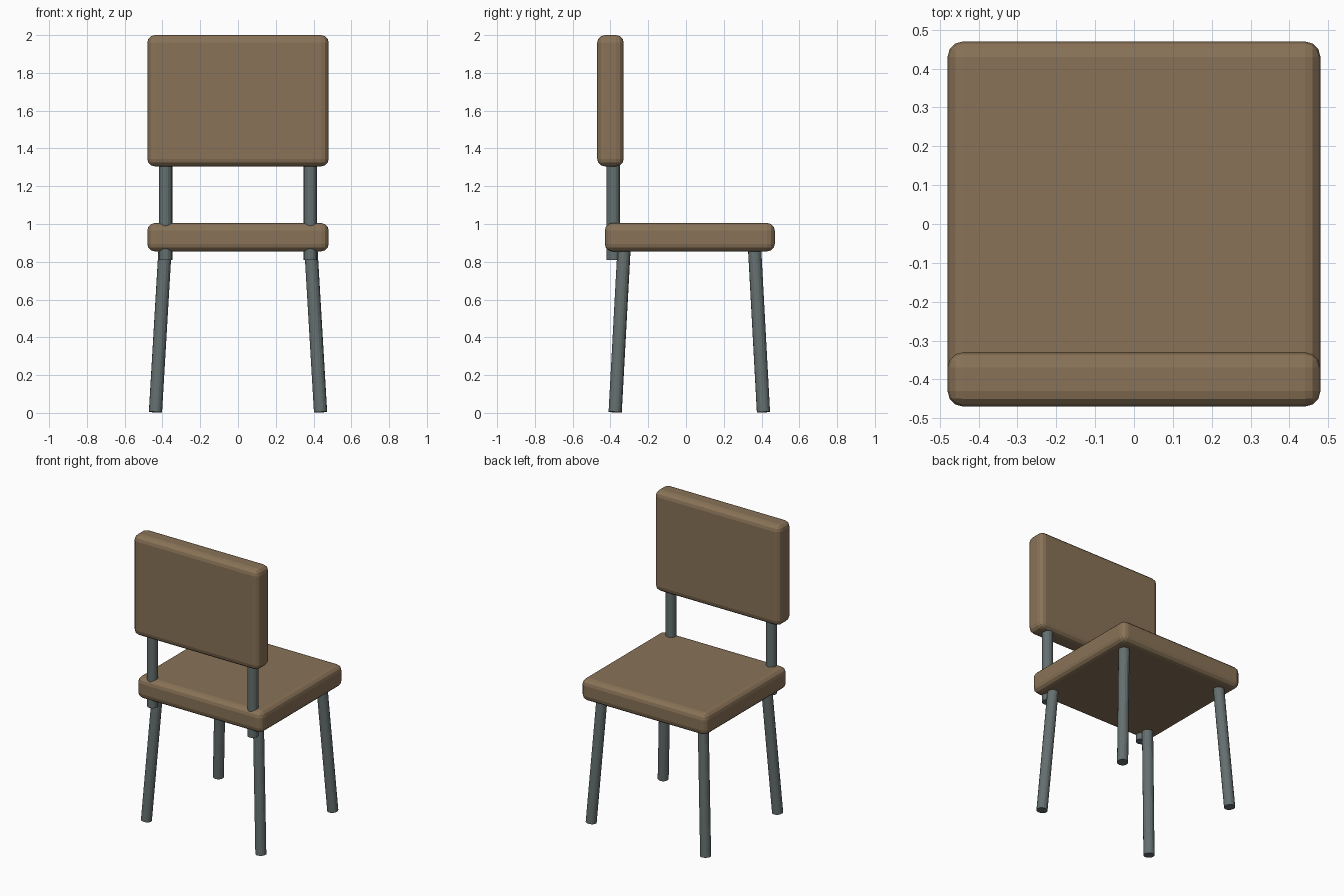
import bpy
from mathutils import Vector

if "Cube" in bpy.data.objects:
    bpy.data.objects.remove(bpy.data.objects["Cube"])

def material(name, color):
    m = bpy.data.materials.new(name)
    m.diffuse_color = color
    m.use_nodes = True
    m.node_tree.nodes["Principled BSDF"].inputs["Base Color"].default_value = m.diffuse_color
    return m

wood = material("wood", (0.25, 0.17, 0.095, 1))
metal = material("metal", (0.13, 0.16, 0.16, 1))

def rounded_box(name, low, high, bevel):
    low, high = Vector(low), Vector(high)
    bpy.ops.mesh.primitive_cube_add(size=1, location=(low + high) / 2)
    ob = bpy.context.object
    ob.name = name
    ob.scale = high - low
    bpy.ops.object.transform_apply(location=False, rotation=False, scale=True)
    mod = ob.modifiers.new("rounded edges", 'BEVEL')
    mod.width = bevel
    mod.segments = 3
    ob.data.materials.append(wood)

def rod(name, a, b, radius=0.035):
    a, b = Vector(a), Vector(b)
    bpy.ops.mesh.primitive_cylinder_add(vertices=16, radius=radius,
                                        depth=(b - a).length, location=(a + b) / 2)
    ob = bpy.context.object
    ob.name = name
    ob.rotation_euler = (b - a).to_track_quat('Z', 'Y').to_euler()
    ob.data.materials.append(metal)

# Cushions
rounded_box("seat", (-0.48, -0.43, 0.855), (0.48, 0.47, 1.005), 0.04)
rounded_box("backrest", (-0.48, -0.47, 1.305), (0.48, -0.33, 2.0), 0.04)

for side, s in (("left", -1), ("right", 1)):
    # Upright posts carrying the backrest
    rod(f"{side}_back_post", (s * 0.383, -0.385, 0.81), (s * 0.383, -0.385, 1.40))
    # Splayed legs
    rod(f"{side}_front_leg", (s * 0.437, -0.375, 0.004), (s * 0.385, -0.327, 0.89))
    rod(f"{side}_rear_leg", (s * 0.437, 0.41, 0.004), (s * 0.385, 0.362, 0.89))
